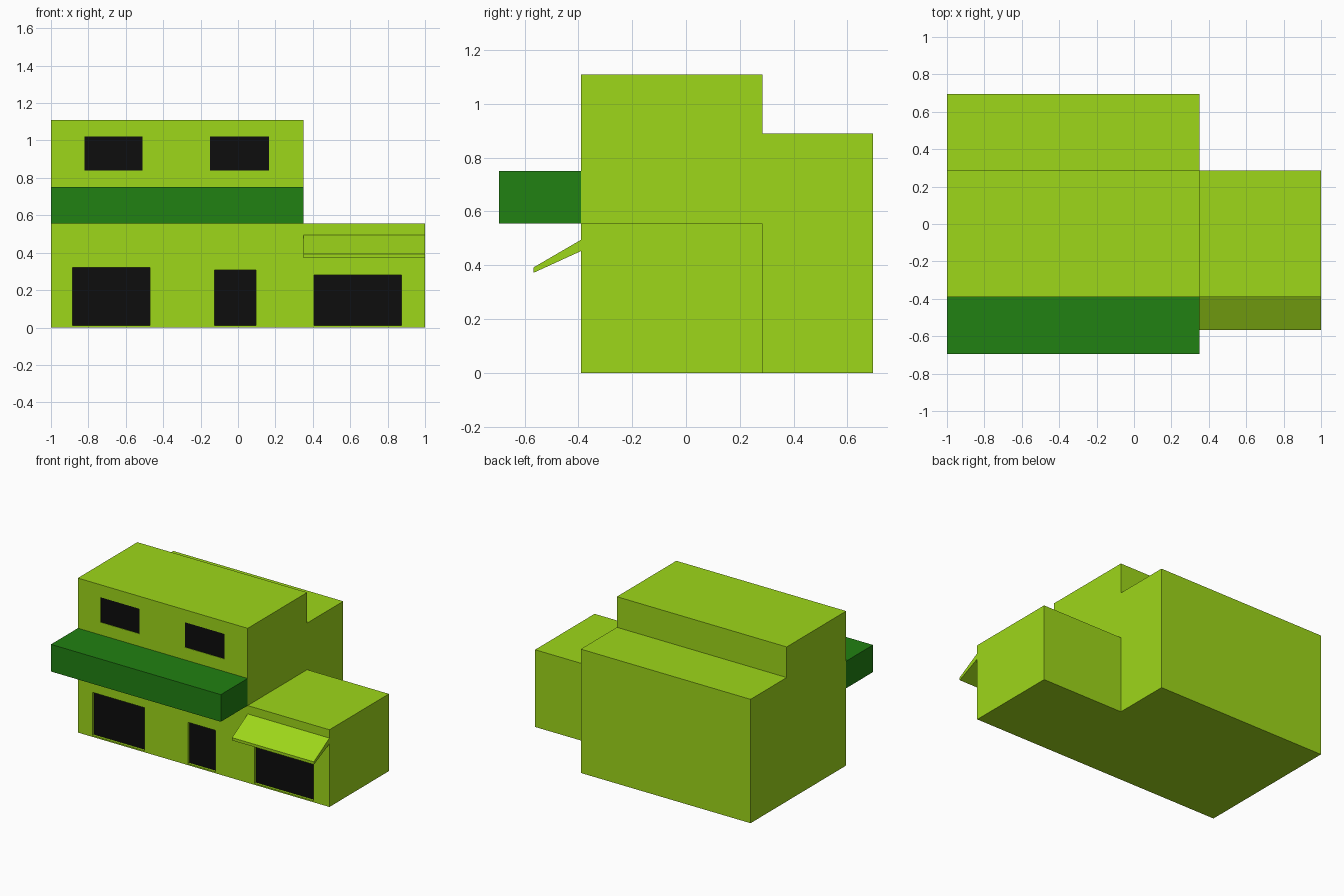
import bpy, bmesh

if "Cube" in bpy.data.objects:
    bpy.data.objects.remove(bpy.data.objects["Cube"])


def material(name, rgb):
    m = bpy.data.materials.new(name)
    m.diffuse_color = (*rgb, 1)
    m.use_nodes = True
    m.node_tree.nodes["Principled BSDF"].inputs["Base Color"].default_value = m.diffuse_color
    return m


LIME = material("lime", (0.34, 0.68, 0.01))
GREEN = material("dark_green", (0.015, 0.22, 0.006))
BLACK = material("black", (0.004, 0.004, 0.004))


def prism(name, profile, x0, x1, mat):
    """Extrude a (y, z) profile along x."""
    bm = bmesh.new()
    face = bm.faces.new([bm.verts.new((x0, y, z)) for y, z in profile])
    new = bmesh.ops.extrude_face_region(bm, geom=[face])["geom"]
    verts = [v for v in new if isinstance(v, bmesh.types.BMVert)]
    bmesh.ops.translate(bm, verts=verts, vec=(x1 - x0, 0, 0))
    bmesh.ops.recalc_face_normals(bm, faces=bm.faces[:])
    me = bpy.data.meshes.new(name)
    bm.to_mesh(me)
    bm.free()
    me.materials.append(mat)
    ob = bpy.data.objects.new(name, me)
    bpy.context.collection.objects.link(ob)
    return ob


def box(name, x0, x1, y0, y1, z0, z1, mat):
    return prism(name, [(y0, z0), (y1, z0), (y1, z1), (y0, z1)], x0, x1, mat)


def boolean(target, tool, operation):
    mod = target.modifiers.new("bool", "BOOLEAN")
    mod.operation, mod.solver, mod.object = operation, "EXACT", tool
    bpy.context.view_layer.objects.active = target
    bpy.ops.object.modifier_apply(modifier=mod.name)
    bpy.data.objects.remove(tool)


FRONT, MID, BACK, WING_X = -0.39, 0.285, 0.695, 0.35

# Stepped main block joined with the low side wing
house = prism("house_walls", [(FRONT, 0), (BACK, 0), (BACK, 0.89), (MID, 0.89),
                              (MID, 1.11), (FRONT, 1.11)], -1, WING_X, LIME)
boolean(house, box("wing", 0, 1, FRONT, MID, 0, 0.555, LIME), "UNION")

# Recessed openings, each with a black panel at the back
openings = [
    ("left_shopfront", -0.885, -0.47, 0.01, 0.32),
    ("front_door", -0.125, 0.095, 0.01, 0.308),
    ("wing_shopfront", 0.405, 0.875, 0.01, 0.28),
    ("upper_window_left", -0.82, -0.51, 0.84, 1.02),
    ("upper_window_right", -0.15, 0.167, 0.84, 1.02),
]
for name, x0, x1, z0, z1 in openings:
    depth = 0.02 if z0 < 0.5 else 0.005
    boolean(house, box("cutter", x0, x1, FRONT - 0.1, FRONT + depth, z0, z1, LIME), "DIFFERENCE")
    box(name, x0, x1, FRONT + depth - 0.002, FRONT + depth + 0.02, z0, z1, BLACK)

# Balcony slab across the main front
box("balcony", -1, WING_X, -0.695, FRONT, 0.555, 0.75, GREEN)

# Sloping awning over the wing shopfront
prism("awning", [(FRONT, 0.453), (FRONT, 0.495), (-0.567, 0.392), (-0.567, 0.372)],
      WING_X, 1, LIME)
